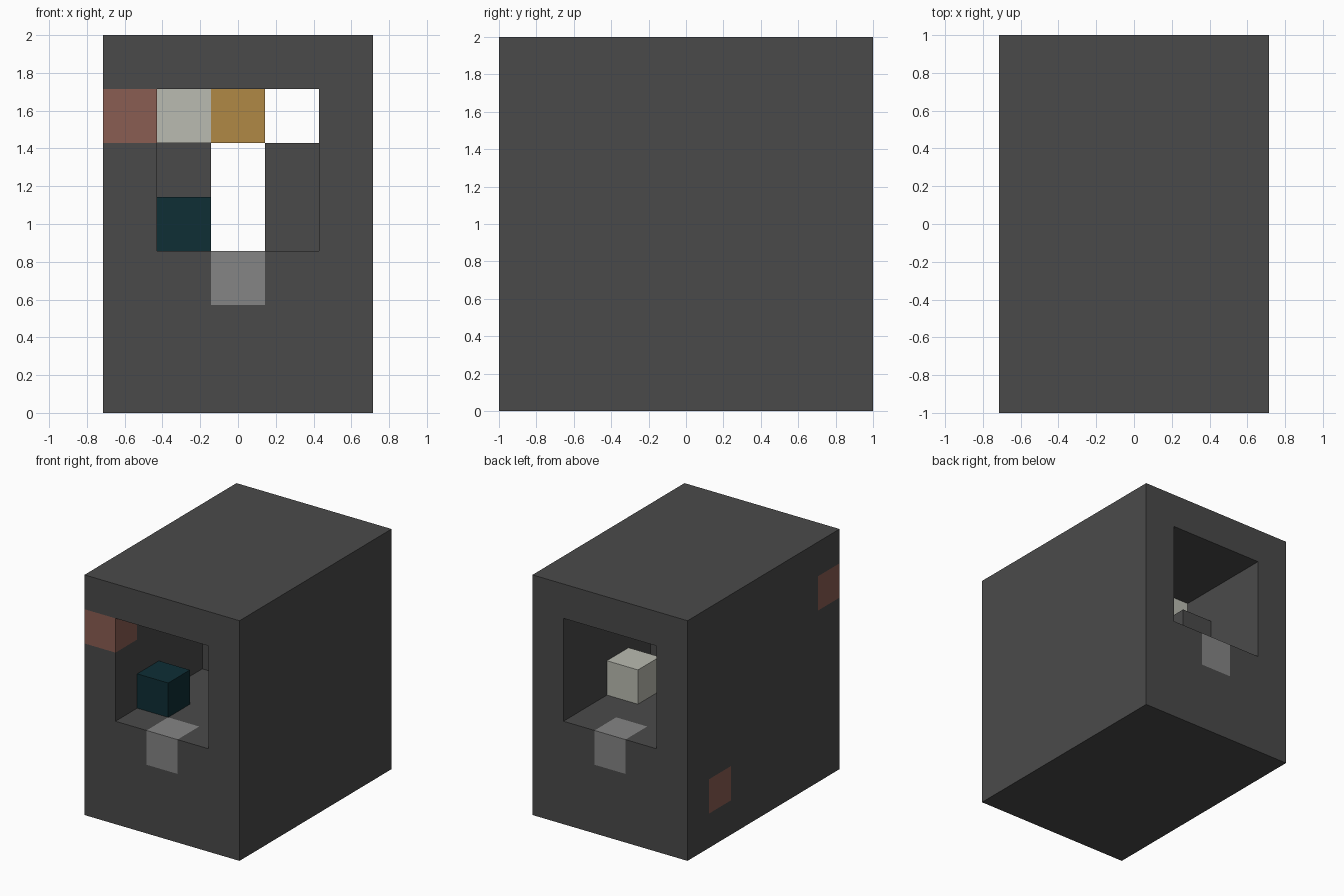
import bpy
from mathutils import Vector

U = 2 / 7                      # one block
SIZE = Vector((5, 7, 7))       # overall size in blocks

if "Cube" in bpy.data.objects:
    bpy.data.objects.remove(bpy.data.objects["Cube"], do_unlink=True)


def material(name, hex_code):
    """Flat material from an sRGB hex code."""
    rgb = [int(hex_code[i:i + 2], 16) / 255 for i in (0, 2, 4)]
    col = [c / 12.92 if c < 0.04 else ((c + 0.055) / 1.055) ** 2.4 for c in rgb] + [1]
    mat = bpy.data.materials.new(name)
    mat.use_nodes = True
    mat.diffuse_color = col
    bsdf = mat.node_tree.nodes["Principled BSDF"]
    bsdf.inputs["Base Color"].default_value = col
    bsdf.inputs["Roughness"].default_value = 0.9
    return mat


charcoal = material("charcoal", "4a4a4a")
brick = material("brick_red", "8a5d52")
stone = material("mid_grey", "858585")
cream = material("pale_cream", "babbb1")
ochre = material("ochre", "b08845")
teal = material("dark_teal", "0e2e35")


def box(name, lo, hi, mat):
    """Box between two corners given in blocks from the front right bottom."""
    lo, hi = Vector(lo), Vector(hi)
    mid = (lo + hi) / 2 - Vector((SIZE.x / 2, SIZE.y / 2, 0))
    bpy.ops.mesh.primitive_cube_add(size=1, location=mid * U)
    obj = bpy.context.object
    obj.name = name
    obj.scale = (hi - lo) * U
    bpy.ops.object.transform_apply(location=False, rotation=False, scale=True)
    obj.data.materials.append(mat)
    return obj


def block(name, cell, mat, tall=1):
    return box(name, cell, Vector(cell) + Vector((1, 1, tall)), mat)


def cut(target, lo, hi):
    """Carve a box out of the target."""
    cutter = box("cutter", lo, hi, charcoal)
    cutter.hide_render = True
    mod = target.modifiers.new("cut", "BOOLEAN")
    mod.operation = "DIFFERENCE"
    mod.solver = "EXACT"
    mod.object = cutter
    bpy.context.view_layer.objects.active = target
    bpy.ops.object.modifier_apply(modifier=mod.name)
    bpy.data.objects.remove(cutter, do_unlink=True)


# Housing with a square tunnel from front to back
housing = box("housing", (0, 0, 0), SIZE, charcoal)
cut(housing, (1, -1, 3), (4, 8, 6))

# Inlaid blocks: name, cell, material, open directions towards -axis and +axis
inlays = [
    ("upper_side_inlay", (0, 0, 5), brick, (1, 1, 0), (1, 0, 0)),
    ("lower_side_inlay", (0, 5, 1), brick, (1, 0, 0), (0, 0, 0)),
    ("front_sill", (2, 0, 2), stone, (0, 1, 0), (0, 0, 1)),
    ("back_sill", (2, 6, 2), stone, (0, 0, 0), (0, 1, 1)),
]
for name, cell, mat, open_lo, open_hi in inlays:
    lo = Vector(cell)
    hi = lo + Vector((1, 1, 1))
    cut(housing, lo - Vector(open_lo) * 0.3, hi + Vector(open_hi) * 0.3)
    block(name, cell, mat)

# Pillars inside the tunnel
block("right_pillar", (1, 4, 3), charcoal, tall=2)
block("left_pillar", (3, 2, 3), charcoal, tall=2)

# Loose blocks on the floor and under the ceiling
block("front_floor_block", (1, 1, 3), teal)
block("back_floor_block", (3, 4, 3), cream)
block("ceiling_side_block", (1, 3, 5), cream)
block("ceiling_middle_block", (2, 3, 5), ochre)
